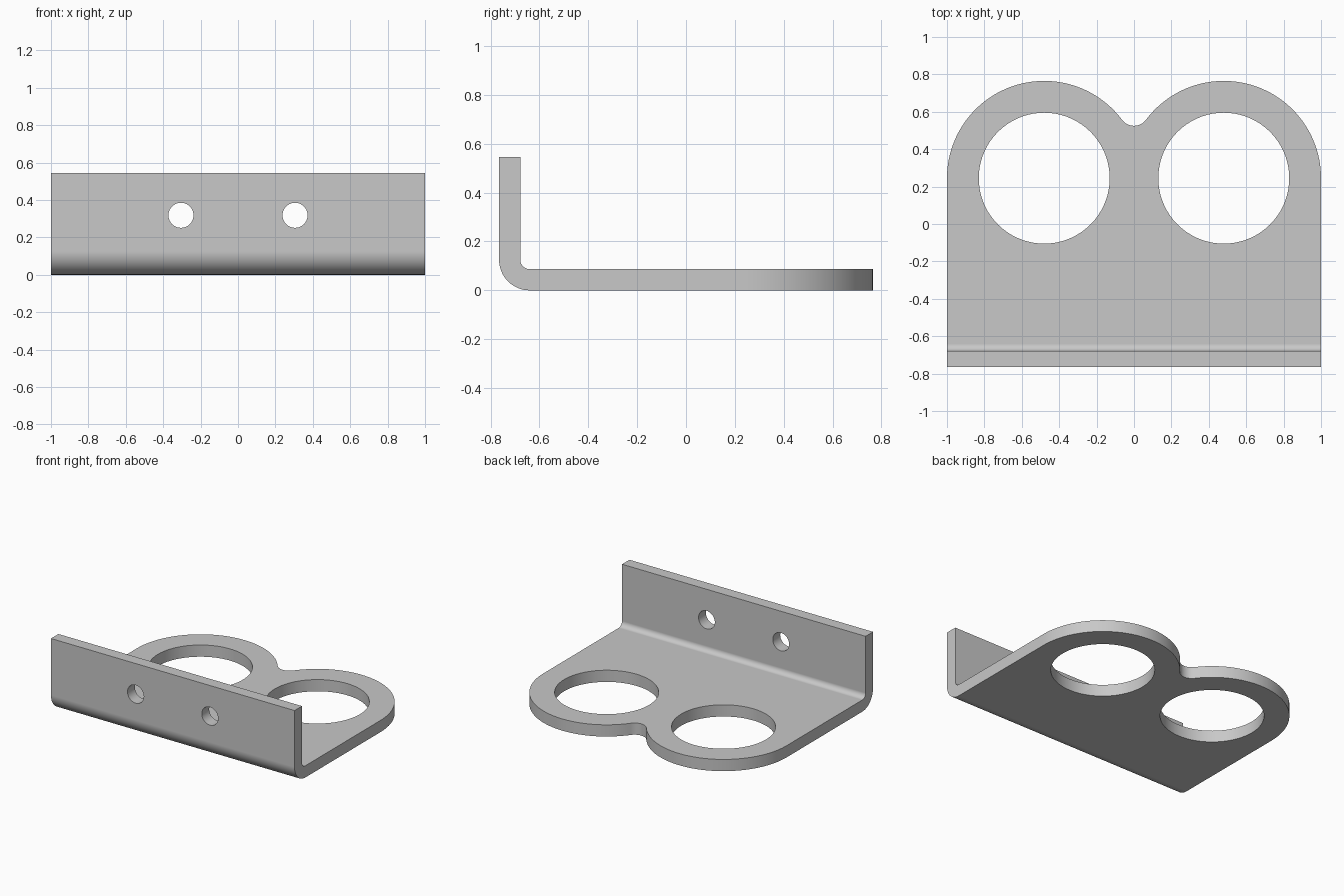
import bpy, bmesh
from math import sin, cos, pi, radians, atan2
from mathutils import Matrix, Vector

cube = bpy.data.objects.get("Cube")
if cube:
    bpy.data.objects.remove(cube, do_unlink=True)

HALF_W, HALF_D, HEIGHT, THICK = 1.0, 0.765, 0.545, 0.087
BEND = 0.125                      # outer bend radius
RING_X, RING_Y, RING_R, HOLE_R = 0.48, 0.245, 0.52, 0.35
NOTCH_R = 0.08                    # fillet between the two rings
SCREW_X, SCREW_Z, SCREW_R = 0.305, 0.318, 0.067


def arc(cx, cy, r, start, end, n):
    """Points along an arc, angles in radians."""
    return [(cx + r * cos(start + (end - start) * i / n),
             cy + r * sin(start + (end - start) * i / n)) for i in range(n + 1)]


def prism(name, points, length, matrix):
    """Extrude a 2D outline along local z, centred, then place it."""
    bm = bmesh.new()
    face = bm.faces.new([bm.verts.new((x, y, -length / 2)) for x, y in points])
    grown = bmesh.ops.extrude_face_region(bm, geom=[face])
    verts = [v for v in grown["geom"] if isinstance(v, bmesh.types.BMVert)]
    bmesh.ops.translate(bm, vec=(0, 0, length), verts=verts)
    bmesh.ops.recalc_face_normals(bm, faces=bm.faces)
    bm.transform(matrix)
    mesh = bpy.data.meshes.new(name)
    bm.to_mesh(mesh)
    bm.free()
    obj = bpy.data.objects.new(name, mesh)
    bpy.context.collection.objects.link(obj)
    return obj


def cut(target, cutter, operation):
    """Apply a boolean and remove its cutter."""
    cutter.hide_render = True
    mod = target.modifiers.new("cut", "BOOLEAN")
    mod.object, mod.operation, mod.solver = cutter, operation, "EXACT"
    bpy.ops.object.modifier_apply(modifier=mod.name)
    bpy.data.objects.remove(cutter, do_unlink=True)


# Bent sheet: L profile in (y, z), swept along x
front = -HALF_D
profile = [(1, THICK), (1, 0)]
profile += arc(front + BEND, BEND, BEND, -pi / 2, -pi, 16)
profile += [(front, HEIGHT), (front + THICK, HEIGHT)]
profile += arc(front + BEND, BEND, BEND - THICK, pi, 1.5 * pi, 12)
yz_to_x = Matrix(((0, 0, 1, 0), (1, 0, 0, 0), (0, 1, 0, 0), (0, 0, 0, 1)))
bracket = prism("bracket", profile, 2.4, yz_to_x)
bpy.context.view_layer.objects.active = bracket
bracket.select_set(True)

# Plan outline: straight sides, two round lobes and a filleted notch
notch_y = RING_Y + ((RING_R + NOTCH_R) ** 2 - RING_X ** 2) ** 0.5
lean = atan2(notch_y - RING_Y, RING_X)
right_half = [(HALF_W, -1)] + arc(RING_X, RING_Y, RING_R, 0, pi - lean, 56)
notch = arc(0, notch_y, NOTCH_R, -lean, lean - pi, 16)[1:-1]
left_half = [(-x, y) for x, y in reversed(right_half)]
cut(bracket, prism("outline", right_half + notch + left_half, 3, Matrix()), "INTERSECT")

# Large ring holes and small screw holes
for side in (-1, 1):
    ring = arc(0, 0, HOLE_R, 0, 2 * pi, 72)[:-1]
    cut(bracket, prism("ring_hole", ring, 1,
                       Matrix.Translation((side * RING_X, RING_Y, 0))), "DIFFERENCE")
    screw = arc(0, 0, SCREW_R, 0, 2 * pi, 40)[:-1]
    place = Matrix.Translation((side * SCREW_X, front, SCREW_Z))
    cut(bracket, prism("screw_hole", screw, 0.5,
                       place @ Matrix.Rotation(pi / 2, 4, "X")), "DIFFERENCE")

# Smooth bends and rims, flat broad faces
bpy.ops.object.shade_smooth_by_angle(angle=radians(30))
weighted = bracket.modifiers.new("flat_faces", "WEIGHTED_NORMAL")
weighted.keep_sharp = True

# Plain grey metal
grey = bpy.data.materials.new("grey_metal")
grey.use_nodes = True
colour = (0.58, 0.58, 0.58, 1)
grey.diffuse_color = colour
grey.node_tree.nodes["Principled BSDF"].inputs["Base Color"].default_value = colour
bracket.data.materials.clear()
bracket.data.materials.append(grey)
